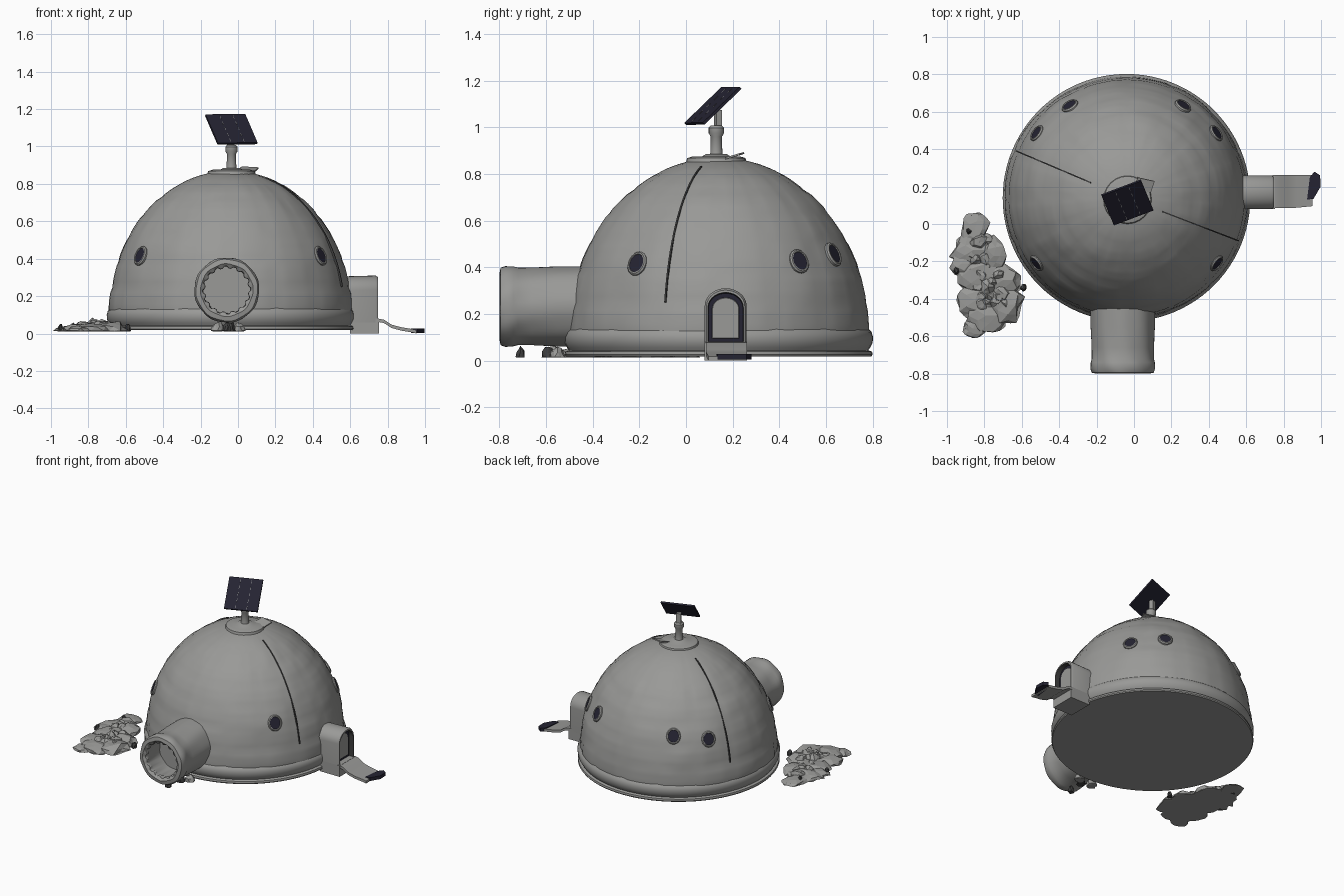
import bpy, bmesh, math, random
from math import sin, cos, pi, tau, radians
from mathutils import Vector, Matrix, noise

random.seed(4)
cube = bpy.data.objects.get("Cube")
if cube:
    bpy.data.objects.remove(cube, do_unlink=True)


def material(name, rgb):
    m = bpy.data.materials.new(name)
    m.use_nodes = True
    color = (*rgb, 1)
    m.diffuse_color = color
    m.node_tree.nodes["Principled BSDF"].inputs["Base Color"].default_value = color
    return m


MATS = [material("weathered_grey", (0.32, 0.32, 0.31)),
        material("dark_glass", (0.018, 0.017, 0.032)),
        material("dark_seam", (0.05, 0.05, 0.05))]
GREY, GLASS, SEAM = range(3)


def finish(name, bm, smooth=True):
    bmesh.ops.recalc_face_normals(bm, faces=bm.faces)
    mesh = bpy.data.meshes.new(name)
    bm.to_mesh(mesh)
    bm.free()
    for m in MATS:
        mesh.materials.append(m)
    ob = bpy.data.objects.new(name, mesh)
    bpy.context.collection.objects.link(ob)
    if smooth:
        bpy.ops.object.select_all(action="DESELECT")
        ob.select_set(True)
        bpy.context.view_layer.objects.active = ob
        bpy.ops.object.shade_smooth_by_angle(angle=radians(35))
    return ob


def loft(name, loops, bands=None, first=GREY, last=GREY, smooth=True):
    """Skin a list of equal closed loops and cap both ends."""
    bm = bmesh.new()
    rings = [[bm.verts.new(p) for p in loop] for loop in loops]
    n = len(rings[0])
    for k, (a, b) in enumerate(zip(rings, rings[1:])):
        for i in range(n):
            j = (i + 1) % n
            f = bm.faces.new((a[i], a[j], b[j], b[i]))
            f.material_index = bands.get(k, GREY) if bands else first
    bm.faces.new(rings[0]).material_index = first
    bm.faces.new(rings[-1]).material_index = last
    return finish(name, bm, smooth)


def lathe(name, profile, n, matrix, relief=None, **kw):
    """Turn (radius, height) points about local z."""
    loops = []
    for k, (r, z) in enumerate(profile):
        loops.append([matrix @ Vector(((r + (relief(k, i, r, z) if relief else 0)) * cos(tau * i / n),
                                       (r + (relief(k, i, r, z) if relief else 0)) * sin(tau * i / n), z))
                      for i in range(n)])
    return loft(name, loops, **kw)


# Dome shape: half ellipsoid on a low wall
CENTRE = Vector((-0.04, 0.14, 0))
RAD, HEIGHT, SPRING = 0.65, 0.77, 0.10


def on_dome(angle, z, lift=0):
    h = (z - SPRING) / HEIGHT
    r = RAD * math.sqrt(max(0, 1 - h * h))
    normal = Vector((r * cos(angle) / RAD ** 2, r * sin(angle) / RAD ** 2, h / HEIGHT)).normalized()
    return CENTRE + Vector((r * cos(angle), r * sin(angle), z)) + normal * lift, normal


ROWS, SUB, SEGS, BLOCK = 8, 5, 96, 6
jitter = [[random.uniform(-0.003, 0.003) for _ in range(SEGS)] for _ in range(ROWS + 1)]


def blocks(k, i, r, z):
    row = k // SUB
    groove = -0.004 if k % SUB == 0 or i % BLOCK == 0 else 0
    ripple = noise.noise(Vector((i * 0.13, k * 0.25, 0))) * 0.004
    return (groove + ripple + jitter[row][(i + row * 3 % BLOCK) // BLOCK % SEGS]) * min(1, r * 3)


steps = [k / (ROWS * SUB) * radians(88) for k in range(ROWS * SUB + 1)]
lathe("dome", [(RAD * cos(a), SPRING + HEIGHT * sin(a)) for a in steps], SEGS,
      Matrix.Translation(CENTRE), blocks)

# Rounded skirt and thin floor plate
lathe("base_skirt", [(0.655, 0.018), (0.66, 0.025), (0.658, 0.038), (0.642, 0.044), (0.65, 0.056),
                     (0.66, 0.075), (0.662, 0.1), (0.656, 0.122), (0.64, 0.138)], SEGS,
      Matrix.Translation(CENTRE))

# Two seams running down opposite sides
for name, angle in (("left_seam", radians(-21)), ("right_seam", radians(157))):
    side = Vector((-sin(angle), cos(angle), 0)) * 0.0035
    loops = []
    for k in range(25):
        z = 0.25 + 0.58 * math.sin(k / 24 * pi / 2)
        low, high = on_dome(angle, z, -0.012)[0], on_dome(angle, z, 0.005)[0]
        loops.append([low - side, low + side, high + side, high - side])
    loft(name, loops, first=SEAM, last=SEAM)

# Round windows with raised rims
for k, (deg, z) in enumerate([(35.8, 0.425), (58.4, 0.455), (121.6, 0.455), (144.2, 0.425),
                              (216, 0.415), (324, 0.415)]):
    p, nrm = on_dome(radians(deg), z)
    mat = (Matrix.Translation(p) @ nrm.to_track_quat("Z", "Y").to_matrix().to_4x4()
           @ Matrix.Diagonal((0.88, 1, 1, 1)))
    lathe(f"window_{k + 1}", [(0.054, -0.02), (0.054, 0.004), (0.048, 0.011), (0.042, 0.011),
                              (0.04, 0.007)], 24, mat, last=GLASS)

# Entrance tunnel, hollow at the front with a ragged inner lip
along_front = Matrix.Translation((-0.06, 0, 0.232)) @ Matrix.Rotation(pi / 2, 4, "X")


def ragged(k, i, r, z):
    return (0.007 if i % 4 < 2 else -0.004) if k in (8, 9) else 0.002 * sin(i * 0.8 + k)


lathe("entrance_tunnel", [(0.172, 0.38), (0.17, 0.55), (0.165, 0.66), (0.166, 0.72), (0.173, 0.74),
                          (0.174, 0.775), (0.165, 0.795), (0.14, 0.8), (0.122, 0.787), (0.12, 0.77),
                          (0.128, 0.75), (0.125, 0.63)], 64, along_front, ragged)

# Mast and collar at the crown
crown = Matrix.Translation((-0.035, 0.13, 0))
lathe("crown_collar", [(0.13, 0.85), (0.125, 0.868), (0.1, 0.876), (0.06, 0.876), (0.045, 0.885)], 24, crown)
lathe("panel_mast", [(0.032, 0.86), (0.026, 0.89), (0.024, 0.96), (0.033, 0.975), (0.033, 0.998),
                     (0.024, 1.008)], 16, crown)


def slab(name, corner, u, v, thick, mat):
    up = u.cross(v).normalized() * thick
    base = [corner, corner + u, corner + u + v, corner + v]
    return loft(name, [base, [p + up for p in base]], first=mat, last=mat, smooth=False)


slab("crown_flap", Vector((0.0, 0.19, 0.868)), Vector((0.09, -0.02, -0.005)),
     Vector((0.02, 0.06, 0.018)), 0.008, GREY)

# Tilted solar panel with cell dividers and a bracket
corner = Vector((-0.11, 0.0, 1.01))
u, v = Vector((0.212, 0.08, 0.002)), Vector((-0.066, 0.158, 0.153))
n = u.cross(v).normalized()
slab("solar_panel", corner, u, v, 0.012, GLASS)
for k in (1, 2):
    for d in range(5):
        slab(f"cell_divider_{k}_{d}", corner + u * k / 3 + v * (d + 0.2) / 5 + n * 0.012,
             u * 0.012, v * 0.1, 0.001, GREY)
slab("panel_bracket", Vector((-0.05, 0.12, 0.995)), Vector((0.03, 0.01, 0)), Vector((-0.01, 0.025, 0)),
     0.08, GREY)


# Arched side door with a recessed panel
def arch(x, half, bottom, top, n=14):
    pts = [Vector((x, 0.17 - half, bottom)), Vector((x, 0.17 + half, bottom))]
    rise = half * 0.85
    return pts + [Vector((x, 0.17 + half * cos(pi * i / n), top - rise + rise * sin(pi * i / n)))
                  for i in range(n + 1)]


loft("door_porch", [arch(0.55, 0.09, 0.06, 0.305), arch(0.735, 0.09, 0.06, 0.31),
                    arch(0.748, 0.082, 0.065, 0.302), arch(0.748, 0.076, 0.075, 0.292),
                    arch(0.715, 0.074, 0.078, 0.288), arch(0.715, 0.058, 0.095, 0.27),
                    arch(0.722, 0.056, 0.097, 0.268)],
     bands={3: SEAM, 4: GLASS})
slab("door_sill", Vector((0.60, 0.08, 0)), Vector((0.155, 0, 0)), Vector((0, 0.18, 0)), 0.08, GREY)

# Sagging ramp and its dark end mat
ramp = [(0.74, 0.075), (0.78, 0.068), (0.82, 0.042), (0.87, 0.028), (0.93, 0.018), (0.955, 0.012)]
loft("door_ramp", [[Vector((x, 0.085 + 0.1 * max(0, x - 0.85), z - 0.012)), Vector((x, 0.262, z - 0.012)),
                    Vector((x, 0.262, z + 0.006)), Vector((x, 0.085 + 0.1 * max(0, x - 0.85), z + 0.006))]
                   for x, z in ramp])
mat_edge = [(0.925, 0.13), (0.96, 0.135), (0.998, 0.2), (0.995, 0.26), (0.965, 0.28), (0.94, 0.25)]
loft("ramp_end_mat", [[Vector((x, y, z)) for x, y in mat_edge] for z in (0.004, 0.028)],
     first=GLASS, last=GLASS, smooth=False)


# Rubble heap beside the dome and loose lumps under the tunnel
def chunk(bm, x, y, r, tall, mat=GREY):
    made = bmesh.ops.create_icosphere(bm, subdivisions=2, radius=1)["verts"]
    stretch, seed = random.uniform(0.85, 1.15), random.uniform(0, 50)
    for vert in made:
        p = vert.co.copy()
        p *= 1 + 0.4 * noise.noise(p * 1.4 + Vector((seed, 0, 0)))
        vert.co = (x + p.x * r * stretch, y + p.y * r / stretch, max(0.012, 0.015 + p.z * tall))
    for f in {f for vert in made for f in vert.link_faces}:
        f.material_index = mat


bm = bmesh.new()
for x, y, r, tall in [(-0.85, -0.03, 0.085, 0.03), (-0.86, -0.14, 0.10, 0.035), (-0.75, -0.17, 0.08, 0.045),
                      (-0.92, -0.21, 0.065, 0.025), (-0.82, -0.28, 0.12, 0.04), (-0.70, -0.30, 0.09, 0.05),
                      (-0.85, -0.41, 0.10, 0.035), (-0.69, -0.43, 0.10, 0.05), (-0.79, -0.49, 0.10, 0.04),
                      (-0.86, -0.56, 0.055, 0.025)]:
    chunk(bm, x, y, r, tall)
for k in range(22):
    t = random.random()
    chunk(bm, -0.84 + 0.1 * t + random.uniform(-0.07, 0.07), -0.02 - 0.45 * t,
          random.uniform(0.03, 0.055), random.uniform(0.035, 0.06))
for x, y in ((-0.95, -0.25), (-0.88, -0.04), (-0.59, -0.34)):
    chunk(bm, x, y, 0.018, 0.04, SEAM)
finish("rubble_heap", bm, smooth=False)

bm = bmesh.new()
for x, y, r in ((-0.11, -0.56, 0.035), (-0.04, -0.59, 0.03), (0.0, -0.55, 0.035), (-0.06, -0.71, 0.02)):
    chunk(bm, x, y, r, 0.045, SEAM if y < -0.58 else GREY)
finish("tunnel_rubble", bm, smooth=False)
